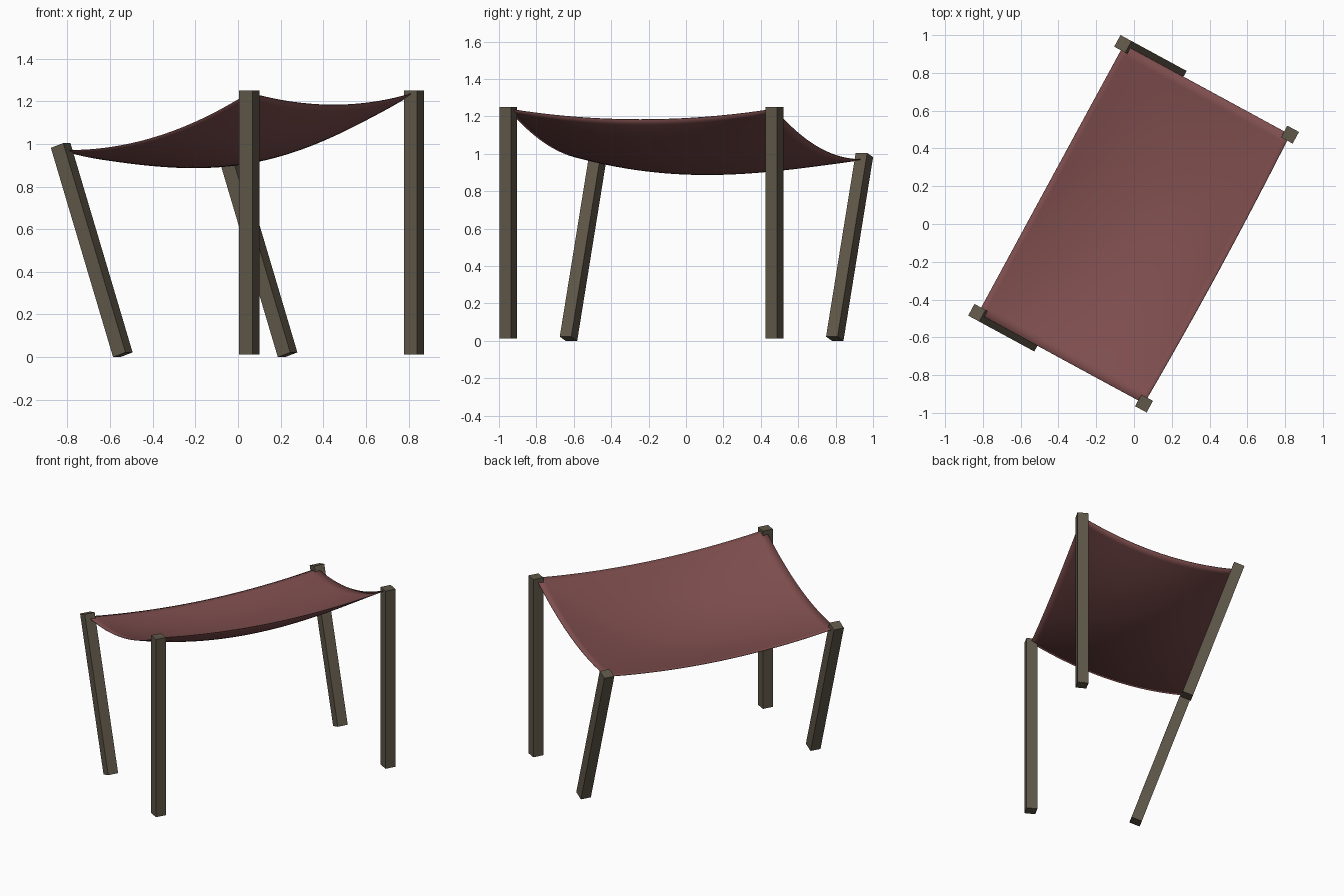
import bpy, bmesh
from math import radians
from mathutils import Matrix, Vector

if "Cube" in bpy.data.objects:
    bpy.data.objects.remove(bpy.data.objects["Cube"])

YAW = Matrix.Rotation(radians(-28.5), 4, 'Z')   # whole canopy is turned on the ground
W = 0.07                                         # post thickness
HU, HV = 0.5, 0.81                               # half spans between post tops


def material(name, color):
    m = bpy.data.materials.new(name)
    m.diffuse_color = (*color, 1)
    m.use_nodes = True
    m.node_tree.nodes["Principled BSDF"].inputs["Base Color"].default_value = m.diffuse_color
    return m


wood = material("wood", (0.115, 0.095, 0.065))
fabric = material("fabric", (0.21, 0.075, 0.075))


def add_object(name, bm, mat):
    me = bpy.data.meshes.new(name)
    bm.to_mesh(me)
    bm.free()
    me.materials.append(mat)
    ob = bpy.data.objects.new(name, me)
    bpy.context.collection.objects.link(ob)
    return ob


def post(name, bottom, top):
    """Square post running between two points in canopy space."""
    a, b = Vector(bottom), Vector(top)
    d = b - a
    rot = Vector((0, 0, 1)).rotation_difference(d).to_matrix().to_4x4()
    bm = bmesh.new()
    bmesh.ops.create_cube(bm, size=1, matrix=YAW @ Matrix.Translation((a + b) / 2) @ rot
                          @ Matrix.Diagonal((W, W, d.length, 1)))
    add_object(name, bm, wood)


# Two upright tall posts and two leaning short posts
for side, v in (("front", -HV), ("back", HV)):
    post(side + "_tall_post", (HU, v, 0.012), (HU, v, 1.25))
    post(side + "_leaning_post", (-0.175, v, 0.011), (-0.507, v, 0.993))

# Sagging fabric sheet stretched between the post tops
N = 32
bm = bmesh.new()
bmesh.ops.create_grid(bm, x_segments=N, y_segments=N, size=1)
for vert in bm.verts:
    s, t = vert.co.x, vert.co.y
    ps, pt = 1 - s * s, 1 - t * t
    z = 1.105 + 0.135 * s - 0.073 * ps - 0.057 * pt - 0.062 * (1 + 0.4 * s) * ps * pt
    u = s * HU + 0.012 * pt * (s if s > 0 else 0)
    vert.co = YAW @ Vector((u, t * HV, z))
for f in bm.faces:
    f.smooth = True
canopy = add_object("fabric_canopy", bm, fabric)
sol = canopy.modifiers.new("thickness", 'SOLIDIFY')
sol.thickness = 0.004
sol.offset = 0
